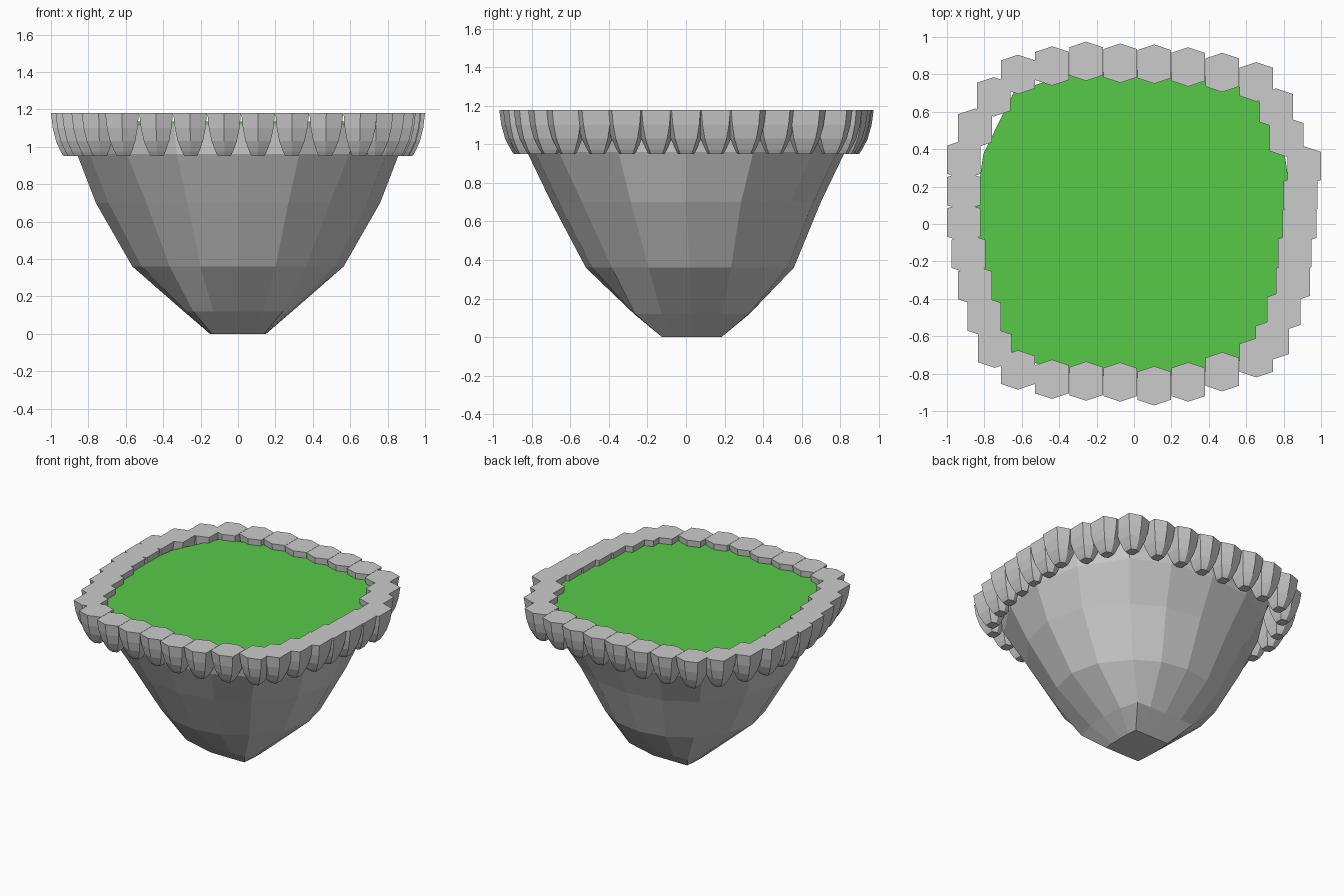
import bpy, bmesh

if "Cube" in bpy.data.objects:
    bpy.data.objects.remove(bpy.data.objects["Cube"])


def loft(bm, rings):
    """Skin a stack of closed rings and cap both ends."""
    vs = [[bm.verts.new(p) for p in r] for r in rings]
    n = len(vs[0])
    for a, b in zip(vs, vs[1:]):
        for i in range(n):
            j = (i + 1) % n
            bm.faces.new((a[i], a[j], b[j], b[i]))
    bm.faces.new(vs[0][::-1])
    bm.faces.new(vs[-1])


def make_object(name, bm):
    bmesh.ops.recalc_face_normals(bm, faces=bm.faces)
    me = bpy.data.meshes.new(name)
    bm.to_mesh(me)
    bm.free()
    ob = bpy.data.objects.new(name, me)
    bpy.context.collection.objects.link(ob)
    return ob


def rounded_square(z, cx, cy, mx, my, oy):
    """16-sided ring from corner (cx, cy) and side middles mx, my."""
    qx, qy = cx + 0.75 * (mx - cx), cy + 0.75 * (my - cy)
    quad = [(mx, 0), (qx, cy * 0.53), (cx, cy), (cx * 0.55, qy)]
    quad2 = [(0, my), (-cx * 0.55, qy), (-cx, cy), (-qx, cy * 0.53)]
    half = quad + quad2
    return [(x, y + oy, z) for x, y in half + [(-x, -y) for x, y in half]]


# Rock underside: z, corner x, corner y, middle x, middle y, y offset
sections = [
    (0.00, 0.14, 0.155, 0.15, 0.155, 0.03),
    (0.12, 0.24, 0.295, 0.29, 0.30, 0.03),
    (0.36, 0.365, 0.405, 0.565, 0.54, 0.02),
    (0.70, 0.49, 0.54, 0.76, 0.70, 0),
    (0.96, 0.595, 0.66, 0.86, 0.825, 0),
    (1.12, 0.63, 0.70, 0.86, 0.825, 0),
]
bm = bmesh.new()
loft(bm, [rounded_square(*s) for s in sections])
make_object("rock_body", bm)

# Grass sheet on top of the rock
bm = bmesh.new()
loft(bm, [rounded_square(z, 0.64, 0.71, 0.86, 0.825, 0) for z in (1.12, 1.135)])
grass = make_object("grass_top", bm)
mat = bpy.data.materials.new("grass_green")
mat.diffuse_color = (0.095, 0.59, 0.065, 1)
mat.use_nodes = True
mat.node_tree.nodes["Principled BSDF"].inputs["Base Color"].default_value = mat.diffuse_color
grass.data.materials.append(mat)

# Rim stones: hexagonal, flat on top and tapering to a blunt tip
HEX = [(0, 0.105), (-0.09, 0.075), (-0.09, -0.075),
       (0, -0.105), (0.09, -0.075), (0.09, 0.075)]
PROFILE = [(0.95, 0.38), (0.975, 0.52), (1.03, 0.75), (1.10, 0.91), (1.18, 1.0)]

back = [0.80, 0.845, 0.87, 0.86, 0.855, 0.84, 0.81, 0.76]
front = [-0.78, -0.83, -0.84, -0.845, -0.865, -0.845, -0.79, -0.715]
left = [-0.75, -0.85, -0.91, -0.91, -0.91, -0.885, -0.85, -0.80, -0.745]
right = [0.76, 0.815, 0.91, 0.89, 0.885, 0.86, 0.85, 0.80, 0.74]
spots = [(-0.62 + 0.182 * i, y) for row in (back, front) for i, y in enumerate(row)]
spots += [(x, 0.68 - 0.168 * i) for i, x in enumerate(left)]
spots += [(x, 0.62 - 0.155 * i) for i, x in enumerate(right)]

bm = bmesh.new()
for cx, cy in spots:
    # the tip leans slightly towards the middle
    loft(bm, [[(cx * (0.98 + 0.02 * s) + hx * s, cy * (0.98 + 0.02 * s) + hy * s, z)
               for hx, hy in HEX] for z, s in PROFILE])
make_object("rim_stones", bm)
